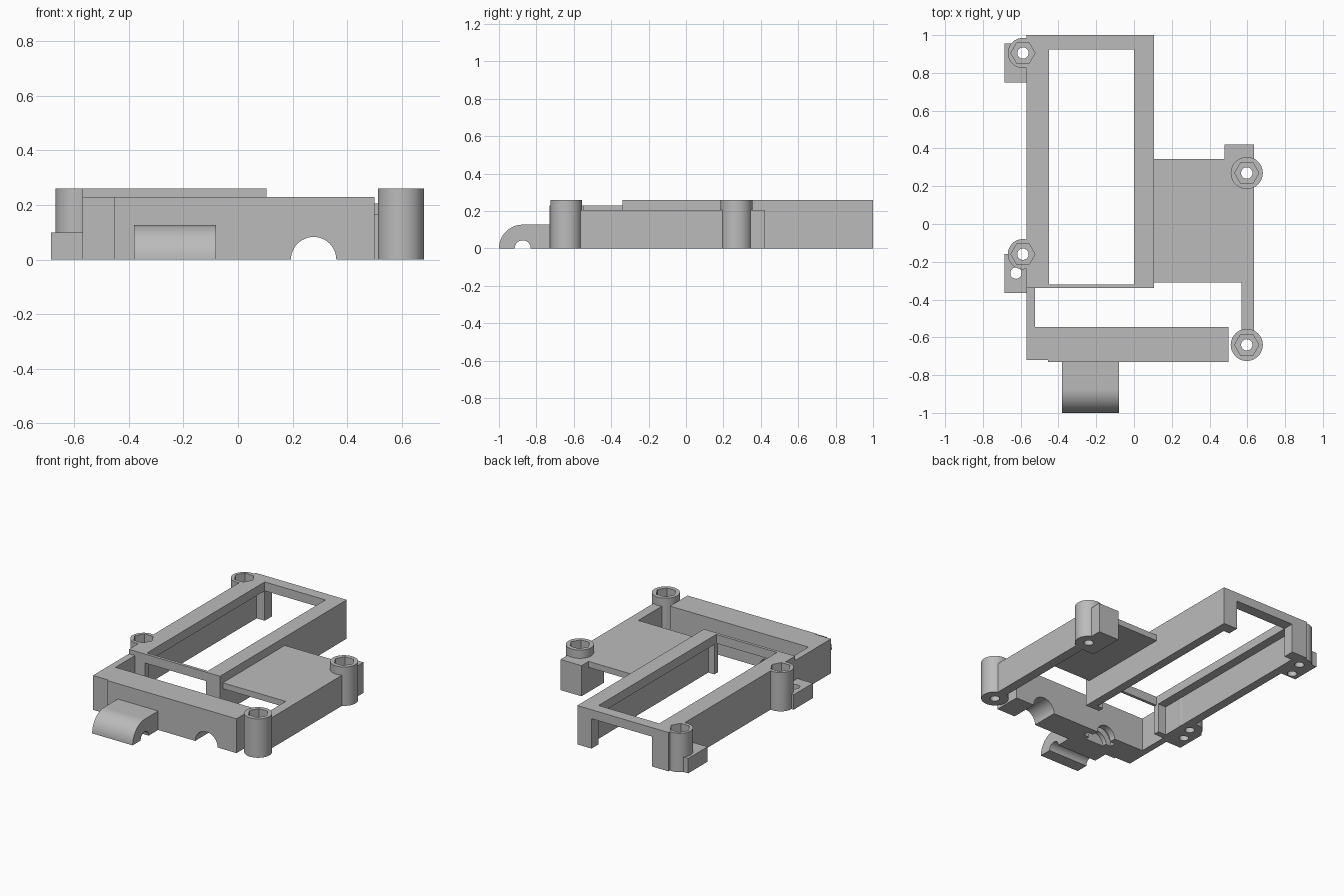
import bpy, bmesh, math
from mathutils import Matrix, Vector

cube = bpy.data.objects.get("Cube")
if cube:
    bpy.data.objects.remove(cube, do_unlink=True)

GREY = (0.5, 0.5, 0.5, 1.0)
grey = bpy.data.materials.new("plain grey")
grey.use_nodes = True
grey.diffuse_color = GREY
for node in grey.node_tree.nodes:
    if node.type == 'BSDF_PRINCIPLED':
        node.inputs["Base Color"].default_value = GREY


def finish(name, bm):
    bmesh.ops.recalc_face_normals(bm, faces=bm.faces)
    mesh = bpy.data.meshes.new(name)
    bm.to_mesh(mesh)
    bm.free()
    mesh.materials.append(grey)
    obj = bpy.data.objects.new(name, mesh)
    bpy.context.collection.objects.link(obj)
    return obj


def box(name, x, y, z):
    """Box from (min, max) pairs."""
    bm = bmesh.new()
    bmesh.ops.create_cube(bm, size=1)
    for v in bm.verts:
        v.co = Vector([(a + b) / 2 + c * (b - a) for c, (a, b) in zip(v.co, (x, y, z))])
    return finish(name, bm)


def cylinder(name, centre, radius, low, high, axis='Z', sides=48):
    """Cylinder between low and high on an axis; centre holds the other two coordinates."""
    bm = bmesh.new()
    bmesh.ops.create_cone(bm, cap_ends=True, segments=sides, radius1=radius,
                          radius2=radius, depth=high - low)
    mid = (low + high) / 2
    if axis == 'Y':
        turn = Matrix.Rotation(math.pi / 2, 4, 'X')
        place = Vector((centre[0], mid, centre[1]))
    else:
        turn = Matrix.Identity(4)
        place = Vector((centre[0], centre[1], mid))
    bmesh.ops.transform(bm, matrix=Matrix.Translation(place) @ turn, verts=bm.verts)
    return finish(name, bm)


def select(obj):
    bpy.ops.object.select_all(action='DESELECT')
    obj.select_set(True)
    bpy.context.view_layer.objects.active = obj


def cut(targets, cutters):
    """Subtract every cutter from every target, then discard the cutters."""
    for target in targets:
        for cutter in cutters:
            mod = target.modifiers.new("cut", 'BOOLEAN')
            mod.operation = 'DIFFERENCE'
            mod.solver = 'EXACT'
            mod.object = cutter
            select(target)
            bpy.ops.object.modifier_apply(modifier=mod.name)
    for cutter in cutters:
        bpy.data.objects.remove(cutter, do_unlink=True)


TOP = 0.26
DECK = 0.205
parts = []

# Rectangular tray frame, open at both ends and undercut along its long walls
frame = box("tray_frame", (-0.57, 0.105), (-0.34, 1.0), (0, TOP))
cut([frame], [
    box("opening_cutter", (-0.45, 0), (-0.32, 0.925), (-0.1, 0.4)),
    box("recess_cutter", (-0.51, 0.045), (-0.3, 0.925), (-0.1, 0.2)),
    box("doorway_cutter", (-0.45, 0), (-0.5, 1.1), (-0.1, 0.2)),
])
parts.append(frame)

# Side deck with its outer wall and corner post
deck = box("side_deck", (0.105, 0.635), (-0.31, 0.345), (0.165, DECK))
wall = box("side_wall", (0.57, 0.635), (-0.64, 0.42), (0, DECK))
post = box("corner_post", (0.48, 0.635), (0.18, 0.42), (0, DECK))
parts += [deck, wall, post]

# Front beam with a cable arch and a rear wheel pocket
beam = box("front_beam", (-0.455, 0.5), (-0.73, -0.545), (0, 0.23))
cut([beam], [
    cylinder("arch_cutter", (0.277, 0), 0.083, -0.9, -0.4, 'Y'),
    cylinder("pocket_cutter", (-0.23, 0), 0.07, -0.66, -0.5, 'Y'),
    cylinder("disc_cutter", (-0.23, 0), 0.11, -0.63, -0.59, 'Y'),
])
beam_end = box("front_beam_end", (-0.57, -0.455), (-0.72, -0.545), (0, 0.23))
link = box("beam_link_wall", (-0.57, -0.525), (-0.545, -0.34), (0, 0.23))
parts += [beam, beam_end, link]

# Rounded hinge tab with a half-round groove
HINGE_Y, HINGE_R, PIN_R = -0.873, 0.127, 0.043
profile = []
for i in range(17):
    a = math.pi - i * math.pi / 32
    profile.append((HINGE_Y + HINGE_R * math.cos(a), HINGE_R * math.sin(a)))
profile += [(-0.73, HINGE_R), (-0.73, 0)]
for i in range(17):
    a = i * math.pi / 16
    profile.append((HINGE_Y + PIN_R * math.cos(a), PIN_R * math.sin(a)))
bm = bmesh.new()
face = bm.faces.new([bm.verts.new((-0.38, y, z)) for y, z in profile])
new = bmesh.ops.extrude_face_region(bm, geom=[face])["geom"]
bmesh.ops.translate(bm, vec=(0.3, 0, 0),
                    verts=[g for g in new if isinstance(g, bmesh.types.BMVert)])
parts.append(finish("hinge_tab", bm))

# Low mounting ears beside the frame
back_ear = box("back_ear", (-0.685, -0.57), (0.75, 0.955), (0, 0.1))
front_ear = box("front_ear", (-0.685, -0.57), (-0.365, -0.16), (0, 0.1))
cut([back_ear], [cylinder("ear_cutter", (-0.625, 0.79), 0.03, -0.1, 0.09)])
cut([front_ear], [cylinder("ear_cutter", (-0.625, -0.26), 0.03, -0.1, 0.2)])
parts += [back_ear, front_ear]

# Screw bosses with hexagonal pockets and through holes
bosses = [
    ("back_ear_boss", (-0.588, 0.905), 0.08, [frame, back_ear]),
    ("front_ear_boss", (-0.588, -0.16), 0.08, [frame, front_ear]),
    ("back_deck_boss", (0.597, 0.27), 0.085, [deck, wall, post]),
    ("front_wall_boss", (0.597, -0.64), 0.085, [wall]),
]
for name, centre, radius, neighbours in bosses:
    boss = cylinder(name, centre, radius, 0, TOP)
    hexagon = cylinder("hex_cutter", centre, 0.064, 0.2, 0.4, sides=6)
    hexagon.data.transform(Matrix.Translation((*centre, 0))
                           @ Matrix.Rotation(math.radians(30), 4, 'Z')
                           @ Matrix.Translation((-centre[0], -centre[1], 0)))
    bore = cylinder("bore_cutter", centre, 0.03, -0.1, 0.4)
    cut([boss] + neighbours, [hexagon, bore])
    parts.append(boss)

for part in parts:
    select(part)
    bpy.ops.object.shade_smooth_by_angle(angle=math.radians(30))
